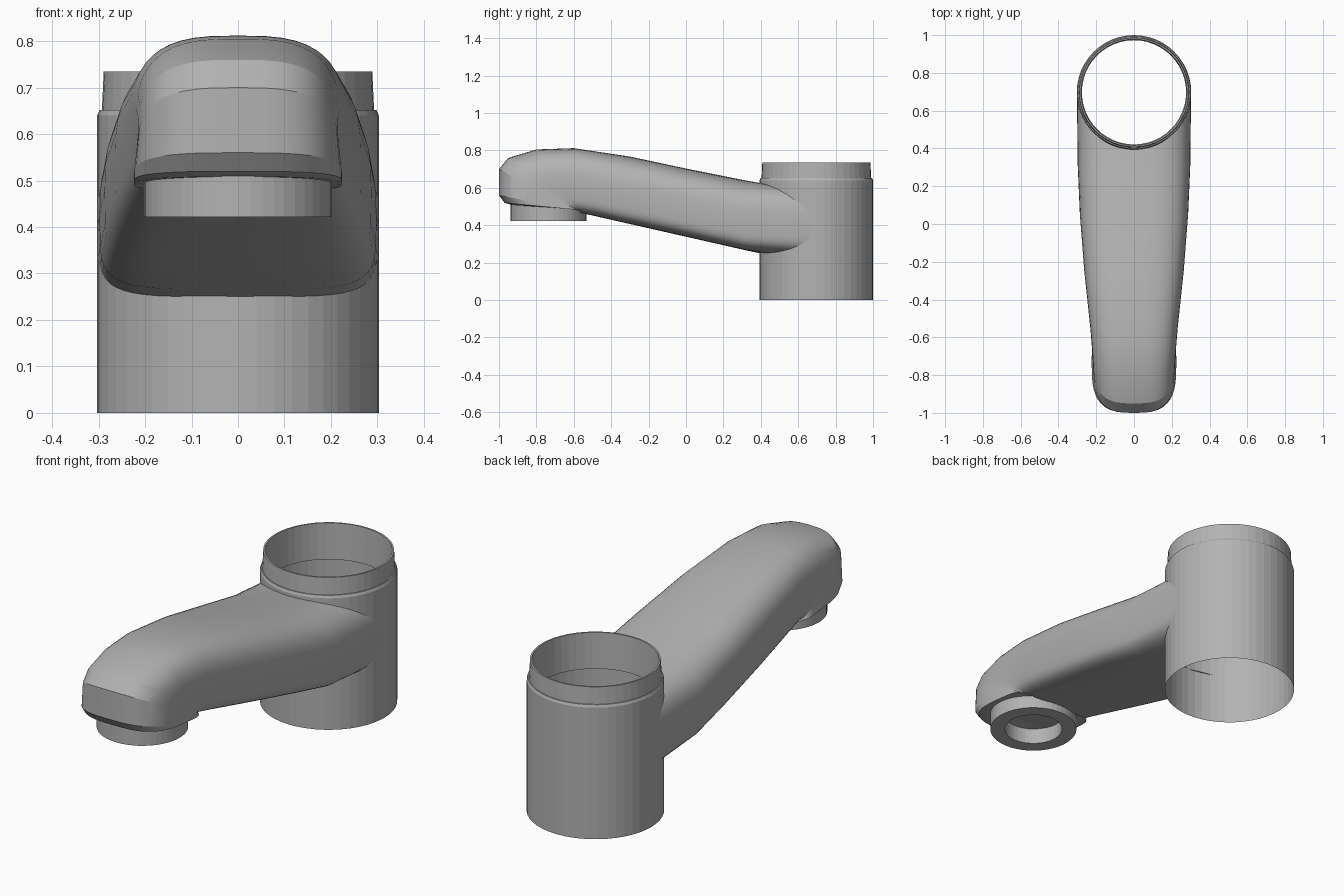
import bpy, bmesh
from math import sin, cos, pi, sqrt, radians, copysign

cube = bpy.data.objects.get("Cube")
if cube:
    bpy.data.objects.remove(cube, do_unlink=True)

GREY = (0.45, 0.45, 0.45, 1)
metal = bpy.data.materials.new("grey_metal")
metal.use_nodes = True
metal.diffuse_color = GREY
metal.node_tree.nodes["Principled BSDF"].inputs["Base Color"].default_value = GREY

BODY_Y, BODY_R = 0.697, 0.303


def loft(name, rings, cap_end=False, smooth=30):
    """Skin a list of closed rings into one surface."""
    bm = bmesh.new()
    loops = [[bm.verts.new(p) for p in ring] for ring in rings]
    for a, b in zip(loops, loops[1:]):
        n = len(a)
        for i in range(n):
            j = (i + 1) % n
            bm.faces.new((a[i], a[j], b[j], b[i]))
    if cap_end:
        bm.faces.new(loops[-1])
    bmesh.ops.recalc_face_normals(bm, faces=bm.faces)
    mesh = bpy.data.meshes.new(name)
    bm.to_mesh(mesh)
    bm.free()
    mesh.materials.append(metal)
    obj = bpy.data.objects.new(name, mesh)
    bpy.context.collection.objects.link(obj)
    bpy.ops.object.select_all(action="DESELECT")
    obj.select_set(True)
    bpy.context.view_layer.objects.active = obj
    bpy.ops.object.shade_smooth_by_angle(angle=radians(smooth))
    return obj


def lathe(name, profile, y, cap_end=False, sides=48):
    """Turn a (radius, z) profile around a vertical axis at y."""
    turns = [2 * pi * i / sides for i in range(sides)]
    rings = [[(r * cos(a), y + r * sin(a), z) for a in turns] for r, z in profile]
    return loft(name, rings, cap_end, smooth=5)


def section(sides=48):
    """Rounded section: soft top corners, tight bottom corners."""
    points = []
    for i in range(sides):
        c, s = cos(2 * pi * i / sides), sin(2 * pi * i / sides)
        n = 3 if s >= 0 else 5
        u = copysign(abs(c) ** (2 / n), c)
        v = copysign(abs(s) ** (2 / n), s)
        points.append((u, 0.42 + v * (0.58 if s >= 0 else 0.42)))
    return points


# Hollow body tube with a rolled top edge
lathe("body", [(BODY_R, 0), (BODY_R, 0.64), (0.298, 0.652), (0.288, 0.652)], BODY_Y)

# Thin sleeve rising out of the body
lathe("collar", [(0.293, 0.65), (0.289, 0.735), (0.281, 0.735), (0.276, 0.56), (0.3, 0.56)], BODY_Y)

# Spout stations: top y, top z, bottom y, bottom z, half width
stations = [
    (0.39, 0.625, 0.39, 0.25, 0.302),
    (0.3, 0.643, 0.32, 0.266, 0.298),
    (0.0, 0.703, 0.1, 0.316, 0.287),
    (-0.3, 0.767, -0.2, 0.384, 0.264),
    (-0.6, 0.812, -0.5, 0.452, 0.232),
    (-0.8, 0.805, -0.55, 0.463, 0.221),
    (-0.95, 0.76, -0.56, 0.467, 0.216),
    (-1.0, 0.70, -0.56, 0.47, 0.216),
    (-1.0, 0.56, -0.56, 0.475, 0.224),
    (-0.97, 0.52, -0.56, 0.48, 0.224),
    (-0.93, 0.508, -0.56, 0.484, 0.21),
]
rings = [[(w * u, yb + (yt - yb) * t, zb + (zt - zb) * t) for u, t in section()]
         for yt, zt, yb, zb, w in stations]
# Wrap the open rear end onto the curved body wall
rings[0] = [(x, BODY_Y - sqrt(BODY_R ** 2 - x * x), z) for x, y, z in rings[0]]
loft("spout", rings, cap_end=True, smooth=15)

# Outlet ring with a recessed bore
lathe("outlet", [(0.202, 0.512), (0.202, 0.422), (0.134, 0.422), (0.134, 0.5)], -0.735, cap_end=True)
